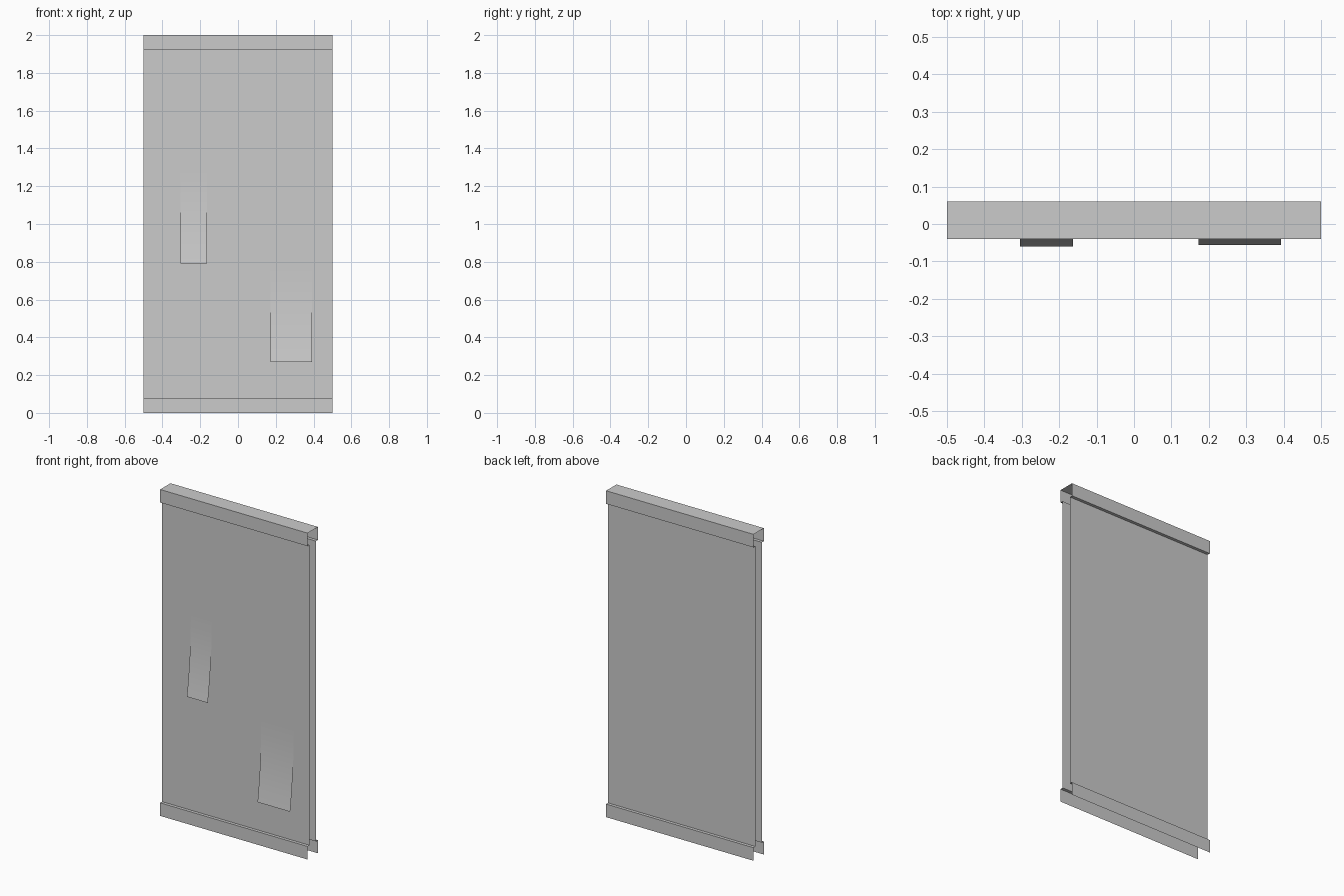
import bpy, bmesh

if "Cube" in bpy.data.objects:
    bpy.data.objects.remove(bpy.data.objects["Cube"])

def sweep_x(name, profile, x0, x1, smooth=False):
    """Extrude an open (y, z) profile along x as an open-ended sheet."""
    bm = bmesh.new()
    left = [bm.verts.new((x0, y, z)) for y, z in profile]
    right = [bm.verts.new((x1, y, z)) for y, z in profile]
    for i in range(len(profile) - 1):
        f = bm.faces.new((left[i], right[i], right[i + 1], left[i + 1]))
        f.smooth = smooth
    me = bpy.data.meshes.new(name)
    bm.to_mesh(me)
    bm.free()
    ob = bpy.data.objects.new(name, me)
    bpy.context.collection.objects.link(ob)
    return ob

# Wall panel: two sheets with stepped skirting and cap, open at ends and bottom
MID, TRIM, WALL = 0.01, 0.05, 0.031
half = [(TRIM, 0), (TRIM, 0.08), (WALL, 0.08), (WALL, 1.92), (TRIM, 1.92), (TRIM, 2)]
profile = [(MID - d, z) for d, z in half] + [(MID + d, z) for d, z in reversed(half)]
sweep_x("wall_panel", profile, -0.5, 0.5)

# Peeling wallpaper flaps, curling gently away from the front sheet
def flap(name, x0, x1, z0, z1, lift, steps=8):
    front = MID - WALL - 0.0005
    pts = []
    for i in range(steps + 1):
        t = i / steps
        pts.append((front - lift * (1 - t) ** 2, z0 + (z1 - z0) * t))
    sweep_x(name, pts, x0, x1, smooth=True)

flap("peeling_flap_left", -0.305, -0.163, 0.79, 1.27, 0.0385)
flap("peeling_flap_right", 0.172, 0.393, 0.27, 0.75, 0.035)
